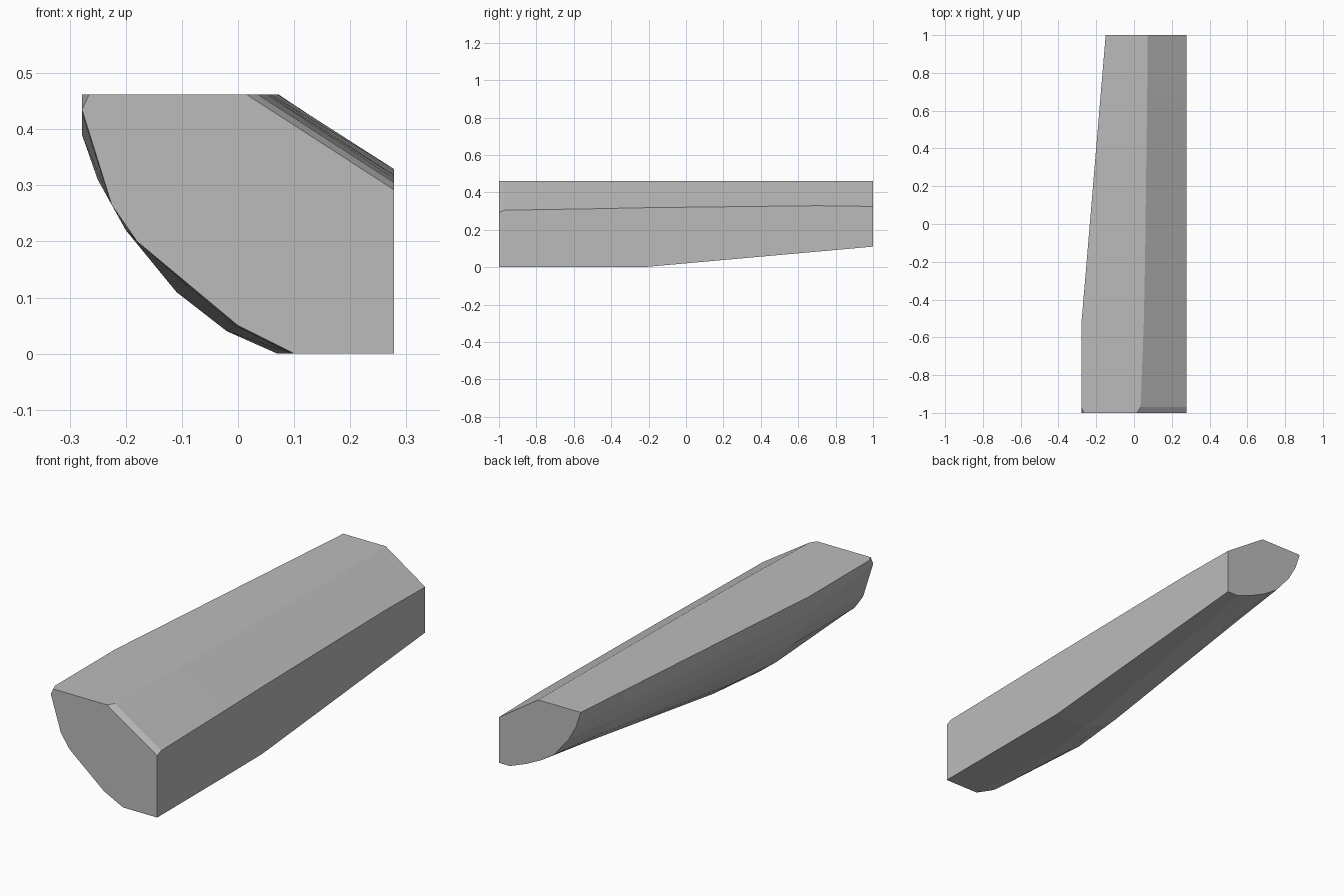
import bpy
import bmesh

cube = bpy.data.objects.get("Cube")
if cube:
    bpy.data.objects.remove(cube)

SIDE, TOP = 0.278, 0.462   # flat side and flat top

# Curved underside at the front end, at full width and at the tail (x, z)
front = [(SIDE, 0), (0.1, 0), (0, 0.05), (-0.09, 0.125), (-0.18, 0.2),
         (-0.225, 0.265), (-SIDE, 0.435), (-0.265, TOP)]
full = [(SIDE, 0), (0.07, 0), (-0.02, 0.04), (-0.11, 0.11), (-0.2, 0.22),
        (-0.25, 0.31), (-SIDE, 0.39), (-SIDE, TOP)]
tail = [(SIDE, 0.11), (0.22, 0.11), (0.13, 0.145), (0.055, 0.182), (-0.01, 0.225),
        (-0.085, 0.314), (-0.125, 0.386), (-0.15, TOP)]


def blend(a, b, t):
    return [(p[0] + (q[0] - p[0]) * t, p[1] + (q[1] - p[1]) * t)
            for p, q in zip(a, b)]


# Just behind the front edge the top corner is already full width
nose = blend(front, full, 0.15)
nose[-1] = full[-1]

# Where the keel leaves the ground
keel = [(x, max(0, z - 0.022 * (1 - z / TOP))) for x, z in blend(full, tail, 0.2)]

# Stations: y, underside, slope start on top (x), slope end on the side (z)
stations = [
    (-1, front, 0.015, 0.292),
    (-0.97, nose, 0.035, 0.305),
    (-0.52, full, 0.052, 0.312),
    (-0.22, keel, 0.058, 0.318),
    (0.7, blend(keel, tail, 0.754), 0.07, 0.329),
    (1, tail, 0.072, 0.325),
]

# Loft the body through the stations
bm = bmesh.new()
rings = []
for y, under, ridge_x, slope_z in stations:
    outline = under + [(ridge_x, TOP), (SIDE, slope_z)]
    rings.append([bm.verts.new((x, y, z)) for x, z in outline])
for a, b in zip(rings, rings[1:]):
    for i in range(len(a)):
        j = (i + 1) % len(a)
        bm.faces.new((a[i], a[j], b[j], b[i]))
bm.faces.new(rings[0])
bm.faces.new(rings[-1])
bmesh.ops.recalc_face_normals(bm, faces=bm.faces)

mesh = bpy.data.meshes.new("tapered_body")
bm.to_mesh(mesh)
bm.free()
body = bpy.data.objects.new("tapered_body", mesh)
bpy.context.collection.objects.link(body)

# Plain grey material
grey = bpy.data.materials.new("plain grey")
grey.use_nodes = True
colour = (0.5, 0.5, 0.5, 1)
grey.diffuse_color = colour
grey.node_tree.nodes["Principled BSDF"].inputs["Base Color"].default_value = colour
mesh.materials.append(grey)
